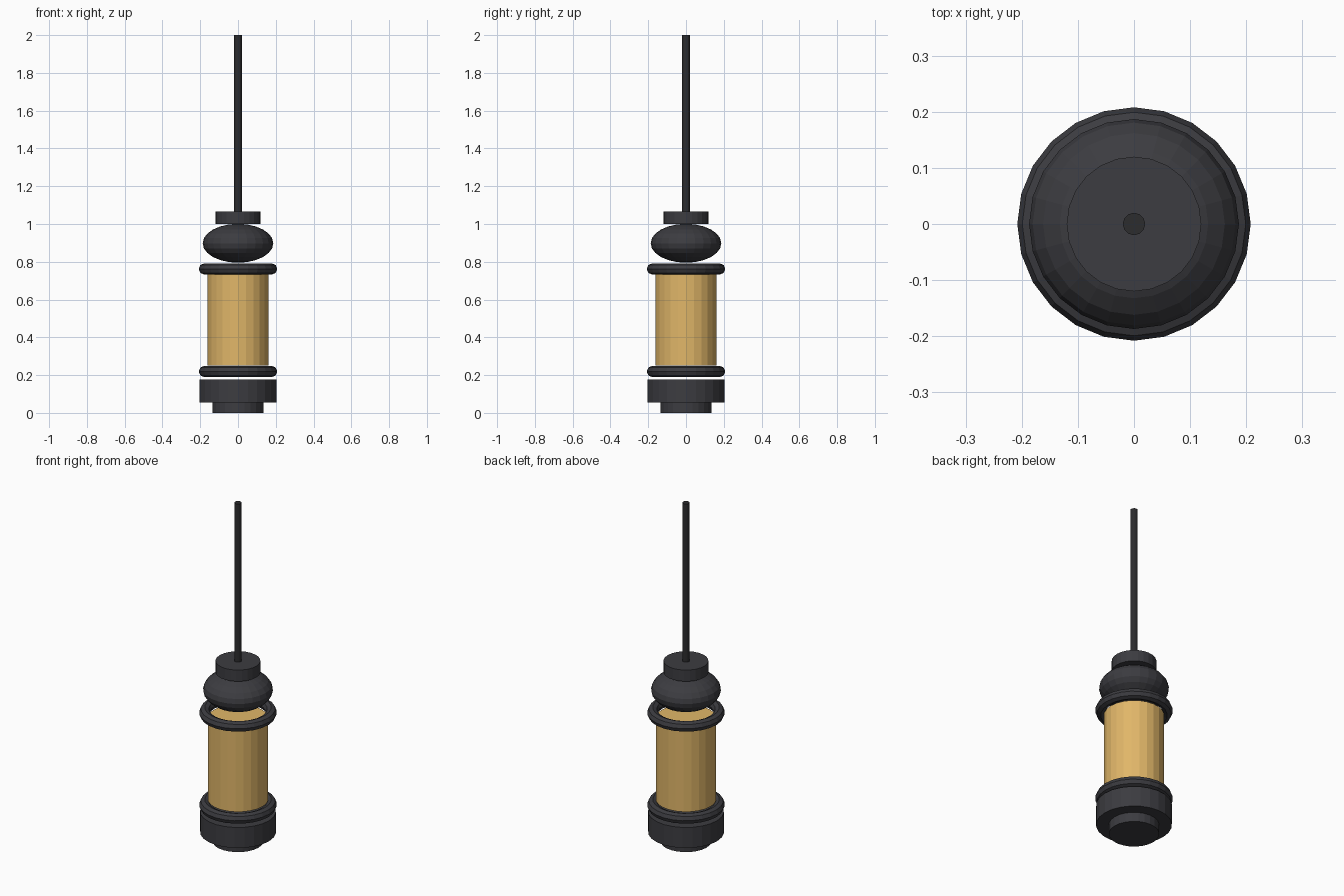
import bpy

if "Cube" in bpy.data.objects:
    bpy.data.objects.remove(bpy.data.objects["Cube"])

SIDES = 24


def material(name, color):
    mat = bpy.data.materials.new(name)
    mat.diffuse_color = color
    mat.use_nodes = True
    mat.node_tree.nodes["Principled BSDF"].inputs["Base Color"].default_value = mat.diffuse_color
    return mat


dark = material("dark_metal", (0.045, 0.045, 0.052, 1))
cord_dark = material("cord_black", (0.025, 0.025, 0.027, 1))
amber = material("amber_glass", (0.75, 0.47, 0.14, 1))


def finish(name, mat):
    obj = bpy.context.object
    obj.name = name
    obj.data.materials.append(mat)
    return obj


def cylinder(name, radius, z0, z1, mat, sides=SIDES):
    bpy.ops.mesh.primitive_cylinder_add(
        vertices=sides, radius=radius, depth=z1 - z0, location=(0, 0, (z0 + z1) / 2))
    return finish(name, mat)


def ring(name, z):
    bpy.ops.mesh.primitive_torus_add(
        major_radius=0.178, minor_radius=0.03, major_segments=SIDES,
        minor_segments=8, location=(0, 0, z))
    return finish(name, dark)


# Stepped base
cylinder("foot", 0.135, 0.0, 0.056, dark)
cylinder("base", 0.203, 0.056, 0.177, dark)

# Glass body between two rings
ring("lower_ring", 0.219)
cylinder("glass", 0.162, 0.25, 0.732, amber)
ring("upper_ring", 0.762)

# Flattened ball, collar and hanging cord
bpy.ops.mesh.primitive_uv_sphere_add(
    segments=SIDES, ring_count=12, radius=1, location=(0, 0, 0.898))
ball = finish("dome", dark)
ball.scale = (0.187, 0.187, 0.103)
cylinder("collar", 0.12, 1.0, 1.067, dark)
cylinder("cord", 0.02, 1.06, 2.0, cord_dark, 12)
